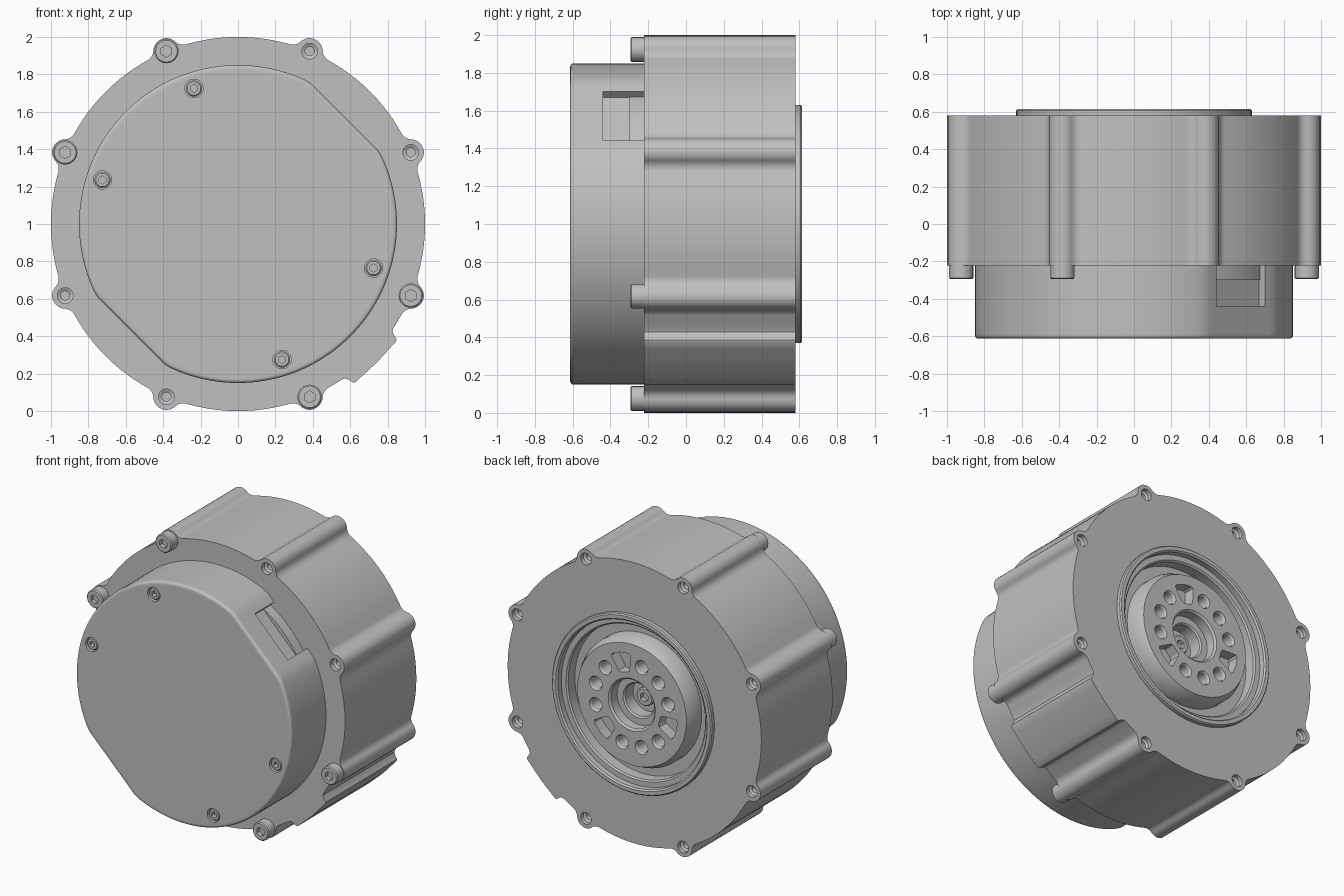
import bpy, bmesh
from math import sin, cos, pi, sqrt, radians, acos

if "Cube" in bpy.data.objects:
    bpy.data.objects.remove(bpy.data.objects["Cube"])

metal = bpy.data.materials.new("grey_metal")
metal.use_nodes = True
GREY = (0.53, 0.53, 0.53, 1)
metal.diffuse_color = GREY
metal.node_tree.nodes["Principled BSDF"].inputs["Base Color"].default_value = GREY

AXIS_Z = 1.0


def finish(name, bm):
    bmesh.ops.recalc_face_normals(bm, faces=bm.faces)
    mesh = bpy.data.meshes.new(name)
    bm.to_mesh(mesh)
    bm.free()
    obj = bpy.data.objects.new(name, mesh)
    bpy.context.collection.objects.link(obj)
    mesh.materials.append(metal)
    return obj


def activate(obj):
    bpy.ops.object.select_all(action="DESELECT")
    obj.select_set(True)
    bpy.context.view_layer.objects.active = obj


def round_shape(r, a):
    return r


def hexagon(r, a):
    return r / cos((a + pi / 6) % (pi / 3) - pi / 6)


def two_flats(r, a):
    return min(r, (r - 0.042) / max(abs(cos(a - pi / 4)), 0.1))


def lathe(bm, profile, n=24, cx=0, cz=0, shape=round_shape, closed=False):
    """Spin (radius, y[, shape]) points around the y direction, capped or as a closed ring."""
    rings = []
    for r, y, *own in profile:
        f = own[0] if own else shape
        angles = [2 * pi * i / n for i in range(n)]
        rings.append([bm.verts.new((cx + f(r, a) * cos(a), y, AXIS_Z + cz + f(r, a) * sin(a)))
                      for a in angles])
    following = rings[1:] + rings[:1] if closed else rings[1:]
    for a, b in zip(rings, following):
        for i in range(n):
            j = (i + 1) % n
            bm.faces.new((a[i], a[j], b[j], b[i]))
    if not closed:
        bm.faces.new(rings[0])
        bm.faces.new(rings[-1])


def extrude(bm, outline, y0, y1):
    """Prism between y0 and y1."""
    front, back = ([bm.verts.new((x, y, AXIS_Z + z)) for x, z in outline] for y in (y0, y1))
    n = len(front)
    for i in range(n):
        j = (i + 1) % n
        bm.faces.new((front[i], front[j], back[j], back[i]))
    bm.faces.new(front)
    bm.faces.new(back)


def polar(r, a):
    return r * cos(a), r * sin(a)


def cut(obj, bm):
    cutter = finish("cutter", bm)
    cutter.hide_render = True
    mod = obj.modifiers.new("cut", "BOOLEAN")
    mod.object = cutter
    mod.operation = "DIFFERENCE"
    mod.solver = "EXACT"
    activate(obj)
    bpy.ops.object.modifier_apply(modifier=mod.name)
    bpy.data.objects.remove(cutter)


def screw(name, r, base, top, cx=0, cz=0):
    """Socket head whose hexagon opens towards top."""
    s = 1 if top > base else -1
    bm = bmesh.new()
    lathe(bm, [(r, base), (r, top - s * 0.007), (r - 0.007, top), (r * 0.43, top, hexagon),
               (r * 0.43, top - s * 0.03, hexagon)], 24, cx, cz)
    finish(name, bm)


# Housing outline: round wall, eight filleted lugs and one raised pad
LUG, FILLET, TANGENT = 0.07, 0.06, 0.062
REACH = acos(((1 + FILLET) ** 2 + 1 - (LUG + FILLET) ** 2) / (2 * (1 + FILLET)))
LUG_ANGLES = [radians(22.5 + 45 * i) for i in range(8)]
PAD_ANGLE = radians(315)


def lug_radius(d):
    if d >= REACH:
        return 1.0
    if d > TANGENT:
        e = d - REACH
        return (1 + FILLET) * cos(e) - sqrt(FILLET ** 2 - ((1 + FILLET) * sin(e)) ** 2)
    return cos(d) + sqrt(LUG ** 2 - sin(d) ** 2)


half = [TANGENT * sin(pi / 2 * i / 6) for i in range(7)]
half += [TANGENT + (REACH - TANGENT) * i / 5 for i in range(1, 6)]
half += [REACH + (pi / 8 - REACH) * i / 6 for i in range(1, 6)]
points = {}
for a in LUG_ANGLES:
    for d in half:
        for s in (-1, 1):
            if abs(a + s * d - PAD_ANGLE) > 0.2:
                points[round(a + s * d, 5)] = lug_radius(d)
for d, r in [(0, 1.048), (0.05, 1.048), (0.1, 1.049), (0.145, 1.053),
             (0.158, 1.048), (0.168, 1.02), (0.18, 1.004), (0.195, 1.0)]:
    for s in (-1, 1):
        points[PAD_ANGLE + s * d] = r
for i in range(8):
    if i != 7:
        points[pi / 4 * i] = 1.0

bm = bmesh.new()
extrude(bm, [polar(points[a], a) for a in sorted(points)], -0.223, 0.58)
housing = finish("housing", bm)

# Bolt holes through the lugs and the round opening for the output
bm = bmesh.new()
lathe(bm, [(0.3, 0.40), (0.3, 0.48), (0.6, 0.48), (0.6, 0.7)], 96)
for i, a in enumerate(LUG_ANGLES):
    x, z = polar(1.0, a)
    lathe(bm, [(0.026, 0.40), (0.026, 0.54), (0.042, 0.55), (0.042, 0.62)], 20, x, z)
    if i in (0, 1, 4, 5):
        lathe(bm, [(0.042, -0.3), (0.042, -0.19), (0.024, -0.18), (0.024, -0.08)], 20, x, z)
cut(housing, bm)

# Front cover with two flats and a rounded rim
bm = bmesh.new()
rim = [(0.832 + 0.018 * sin(t), -0.595 - 0.018 * cos(t)) for t in (radians(22.5 * i) for i in range(5))]
lathe(bm, [(0.82, -0.613)] + rim + [(0.85, -0.58), (0.85, -0.21)], 144, shape=two_flats)
cover = finish("front_cover", bm)

# Counterbores and the connector slot in the cover
COVER_SCREWS = [polar(0.762, radians(a)) for a in (108, 162, 288, 342)]
bm = bmesh.new()
for x, z in COVER_SCREWS:
    lathe(bm, [(0.049, -0.7), (0.049, -0.565)], 24, x, z)
slot = [(0.763, -0.184), (1.0, -0.184), (1.0, 0.184), (0.763, 0.184)]
extrude(bm, [((d - t) * 0.7071, (d + t) * 0.7071) for d, t in slot], -0.44, -0.1)
cut(cover, bm)

# Locating ring visible inside the slot
bm = bmesh.new()
lathe(bm, [(0.79, -0.30), (0.79, -0.21)], 96)
finish("locating_ring", bm)

# Raised lip around the output
bm = bmesh.new()
lathe(bm, [(0.63, 0.47), (0.63, 0.607), (0.622, 0.615), (0.597, 0.615), (0.587, 0.605),
           (0.587, 0.565), (0.55, 0.565), (0.54, 0.555), (0.54, 0.47)], 96, closed=True)
finish("output_lip", bm)

# Output hub with a stepped bore
bm = bmesh.new()
lathe(bm, [(0.29, 0.39), (0.29, 0.47), (0.46, 0.47), (0.46, 0.55), (0.43, 0.61), (0.185, 0.61),
           (0.172, 0.597), (0.172, 0.53), (0.125, 0.53), (0.115, 0.52), (0.115, 0.43)], 96)
hub = finish("output_hub", bm)

# Nine round holes and three wedge pockets around the hub
bm = bmesh.new()
for i in range(12):
    a = radians(15 + 30 * i)
    if i % 4 == 2:
        wedge = [(0.235, -0.045), (0.225, -0.03), (0.225, 0.03), (0.235, 0.045),
                 (0.34, 0.077), (0.353, 0.065), (0.362, 0), (0.353, -0.065), (0.34, -0.077)]
        extrude(bm, [(r * cos(a) - t * sin(a), r * sin(a) + t * cos(a)) for r, t in wedge],
                0.53, 0.7)
    else:
        lathe(bm, [(0.042, 0.50), (0.042, 0.598), (0.05, 0.61), (0.05, 0.7)], 24, *polar(0.295, a))
cut(hub, bm)

# Screws
for x, z in COVER_SCREWS:
    screw("cover_screw", 0.043, -0.56, -0.606, x, z)
for i in (2, 3, 6, 7):
    screw("housing_screw", 0.065, -0.21, -0.295, *polar(1.0, LUG_ANGLES[i]))
screw("hub_screw", 0.065, 0.425, 0.47)

for obj in list(bpy.context.collection.objects):
    if obj.type == "MESH" and metal.name in obj.data.materials:
        activate(obj)
        bpy.ops.object.shade_smooth_by_angle(angle=radians(32))
